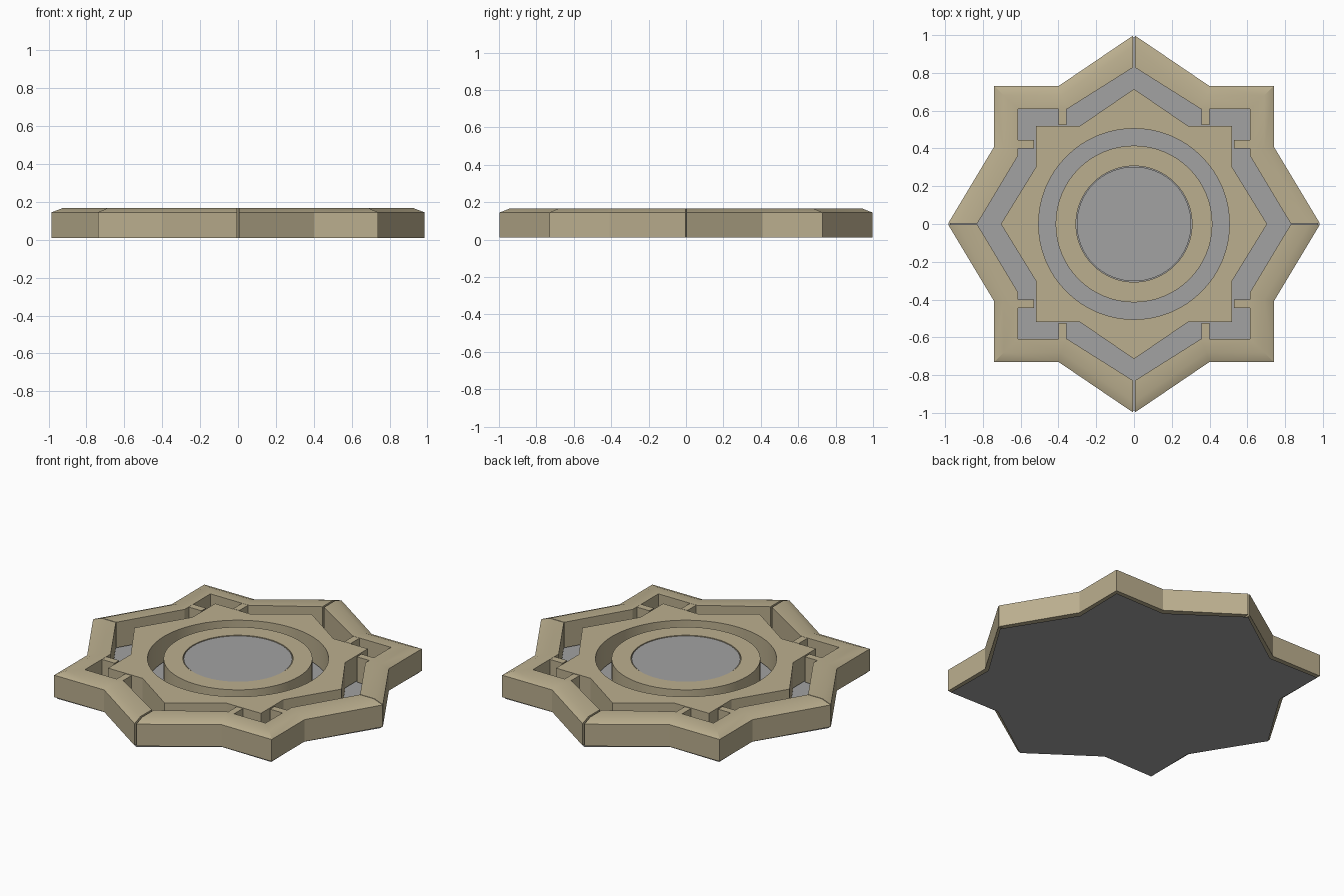
import bpy, bmesh, math

if "Cube" in bpy.data.objects:
    bpy.data.objects.remove(bpy.data.objects["Cube"])

BOTTOM, EDGE, TOP = 0.01, 0.145, 0.167


def material(name, rgb):
    m = bpy.data.materials.new(name)
    m.diffuse_color = (*rgb, 1)
    m.use_nodes = True
    m.node_tree.nodes["Principled BSDF"].inputs["Base Color"].default_value = m.diffuse_color
    return m


STONE = material("sand_stone", (0.50, 0.43, 0.275))
GREY = material("grey_panel", (0.36, 0.36, 0.36))


def finish(bm, name, mat, smooth=True):
    bmesh.ops.recalc_face_normals(bm, faces=bm.faces)
    me = bpy.data.meshes.new(name)
    bm.to_mesh(me)
    bm.free()
    ob = bpy.data.objects.new(name, me)
    bpy.context.collection.objects.link(ob)
    me.materials.append(mat)
    if smooth:
        bpy.ops.object.select_all(action='DESELECT')
        ob.select_set(True)
        bpy.context.view_layer.objects.active = ob
        bpy.ops.object.shade_smooth_by_angle(angle=math.radians(30))
    return ob


def star(quarter):
    """Full outline from a quarter running from the +y tip to the +x tip."""
    right = quarter + [(x, -y) for x, y in quarter[-2::-1]]
    return right + [(-x, y) for x, y in right[-2:0:-1]]


def loft(bm, loops, closed):
    """Skin a list of equal-length loops as a tube; cap the ends if open."""
    rows = [[bm.verts.new(p) for p in loop] for loop in loops]
    n, k = len(rows), len(rows[0])
    for i in range(n if closed else n - 1):
        a, b = rows[i], rows[(i + 1) % n]
        for j in range(k):
            bm.faces.new((a[j], a[(j + 1) % k], b[(j + 1) % k], b[j]))
    if not closed:
        bm.faces.new(rows[0])
        bm.faces.new(rows[-1])


# Rim: four chamfered segments with narrow gaps at the tips
outer = [(0.006, 0.997), (0.40, 0.73), (0.74, 0.73), (0.74, 0.41), (0.985, 0.002)]
shoulder = [(0.006, 0.94), (0.385, 0.68), (0.69, 0.68), (0.69, 0.397), (0.927, 0.002)]
inner = [(0.006, 0.828), (0.352, 0.61), (0.615, 0.61), (0.615, 0.36), (0.83, 0.002)]
bm = bmesh.new()
for sx in (1, -1):
    for sy in (1, -1):
        sections = []
        for o, s, i in zip(outer, shoulder, inner):
            pts = [(o, BOTTOM), (o, EDGE), (s, TOP), (i, TOP), (i, BOTTOM)]
            sections.append([(sx * p[0], sy * p[1], z) for p, z in pts])
        loft(bm, sections, False)
rim = finish(bm, "star_rim", STONE)
rim.modifiers.new("flat_top_normals", 'WEIGHTED_NORMAL').keep_sharp = True

# Bridges joining the rim to the inner star
bm = bmesh.new()
for sx in (1, -1):
    for sy in (1, -1):
        for x0, x1, y0, y1 in ((0.358, 0.40, 0.524, 0.615), (0.529, 0.62, 0.40, 0.444)):
            corners = [(x0, y0), (x1, y0), (x1, y1), (x0, y1)]
            loft(bm, [[(sx * x, sy * y, z) for x, y in corners]
                      for z in (BOTTOM, TOP - 0.001)], False)
finish(bm, "bridges", STONE, False)

# Inner star plate with a round hole
SEG = 64
outline = star([(0, 0.715), (0.285, 0.52), (0.52, 0.52), (0.52, 0.30), (0.705, 0)])
bm = bmesh.new()
edges = []
circle = [(0.505 * math.cos(2 * math.pi * i / SEG), 0.505 * math.sin(2 * math.pi * i / SEG))
          for i in range(SEG)]
for loop in (outline, circle):
    vs = [bm.verts.new((x, y, BOTTOM)) for x, y in loop]
    edges += [bm.edges.new((vs[i - 1], vs[i])) for i in range(len(vs))]
bmesh.ops.triangle_fill(bm, use_beauty=True, edges=edges)
geom = bmesh.ops.extrude_face_region(bm, geom=bm.faces[:], use_keep_orig=True)["geom"]
bmesh.ops.translate(bm, vec=(0, 0, TOP - BOTTOM),
                    verts=[v for v in geom if isinstance(v, bmesh.types.BMVert)])
finish(bm, "inner_star_plate", STONE)

# Central ring
bm = bmesh.new()
loft(bm, [[(r * math.cos(a), r * math.sin(a), z)
           for r, z in ((0.415, BOTTOM), (0.415, TOP), (0.307, TOP), (0.307, BOTTOM))]
          for a in (2 * math.pi * i / SEG for i in range(SEG))], True)
finish(bm, "centre_ring", STONE)

# Central disc, just below the top of the ring
bm = bmesh.new()
bmesh.ops.create_circle(bm, cap_ends=True, segments=SEG, radius=0.303)
bmesh.ops.translate(bm, verts=bm.verts, vec=(0, 0, TOP - 0.003))
finish(bm, "centre_disc", GREY, False)

# Thin floor sheet under the whole star
bm = bmesh.new()
floor = star([(0, 0.99), (0.39, 0.715), (0.73, 0.72), (0.725, 0.40), (0.975, 0)])
bm.faces.new([bm.verts.new((x, y, 0)) for x, y in reversed(floor)])
finish(bm, "floor_sheet", GREY, False)
